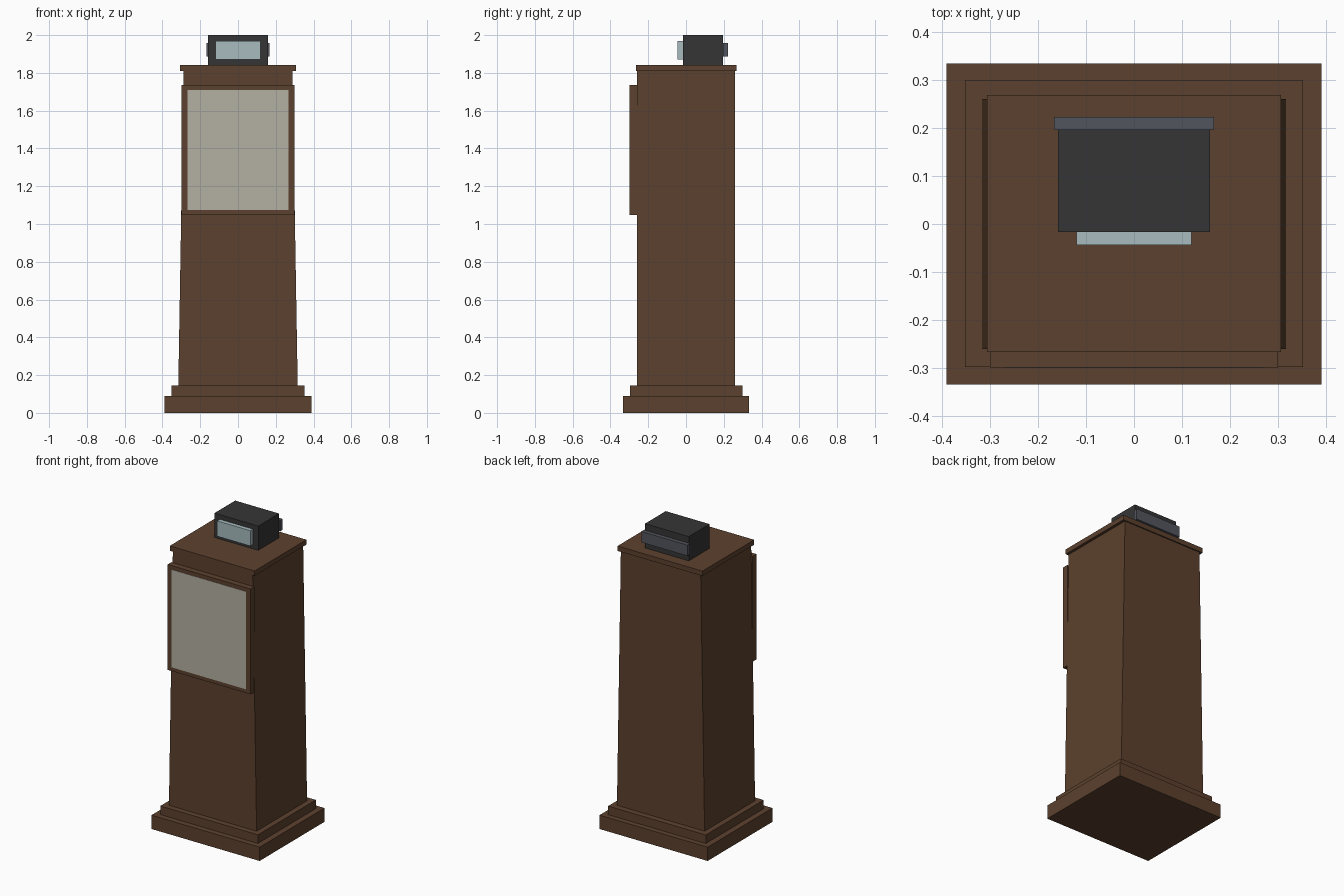
import bpy

if "Cube" in bpy.data.objects:
    bpy.data.objects.remove(bpy.data.objects["Cube"])


def material(name, srgb):
    m = bpy.data.materials.new(name)
    lin = [((c / 255 + 0.055) / 1.055) ** 2.4 for c in srgb]
    m.diffuse_color = (*lin, 1)
    m.use_nodes = True
    m.node_tree.nodes["Principled BSDF"].inputs["Base Color"].default_value = m.diffuse_color
    return m


wood = material("brown wood", (92, 65, 46))
panel = material("pale panel", (180, 176, 163))
black = material("charcoal", (53, 53, 53))
glass = material("pale blue glass", (167, 187, 191))
grey = material("slate grey", (82, 85, 93))


def block(name, half_x, y0, y1, z0, z1, mat, top_half_x=None):
    """Box centred on x, optionally narrowing in x towards the top."""
    t = half_x if top_half_x is None else top_half_x
    verts = [(sx * w, y, z) for z, w in ((z0, half_x), (z1, t))
             for sx, y in ((-1, y0), (1, y0), (1, y1), (-1, y1))]
    faces = [(3, 2, 1, 0), (4, 5, 6, 7)]
    faces += [(i, (i + 1) % 4, (i + 1) % 4 + 4, i + 4) for i in range(4)]
    me = bpy.data.meshes.new(name)
    me.from_pydata(verts, [], faces)
    me.materials.append(mat)
    ob = bpy.data.objects.new(name, me)
    bpy.context.collection.objects.link(ob)
    return ob


# Stepped plinth, tapered pillar and cap
block("plinth_base", 0.39, -0.334, 0.334, 0, 0.09, wood)
block("plinth_step", 0.352, -0.297, 0.299, 0.09, 0.146, wood)
block("pillar", 0.316, -0.26, 0.26, 0.146, 1.81, wood, 0.288)
block("cap", 0.306, -0.266, 0.268, 1.81, 1.842, wood)

# Framed display on the front
block("display_frame", 0.299, -0.298, -0.258, 1.048, 1.735, wood)
block("display_panel", 0.268, -0.3, -0.297, 1.073, 1.71, panel)

# Small housing on the cap with a window and a back plate
block("housing", 0.158, -0.017, 0.197, 1.842, 2.0, black)
block("housing_window", 0.12, -0.044, -0.017, 1.87, 1.97, glass)
block("housing_back_plate", 0.166, 0.197, 0.223, 1.886, 1.957, grey)
